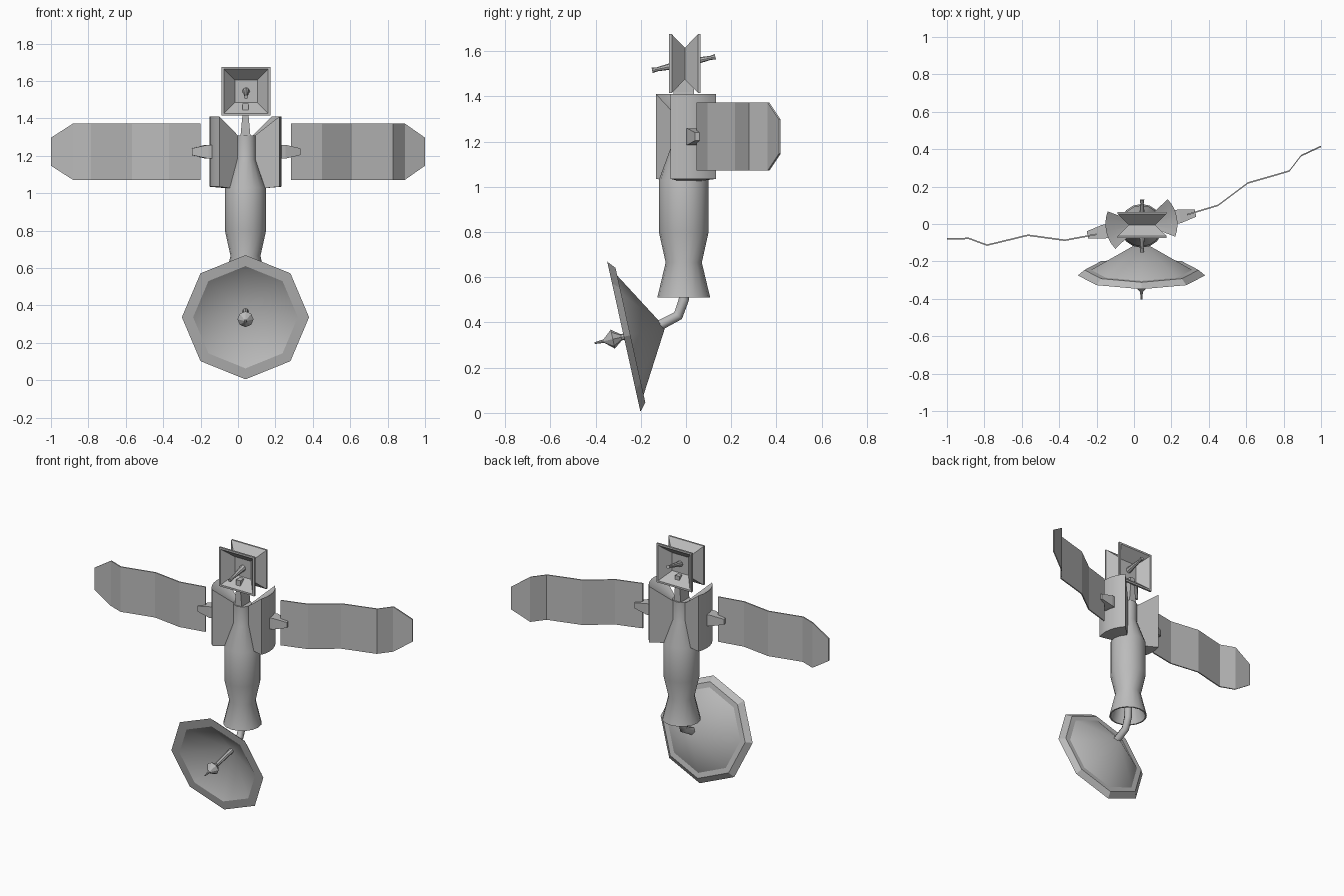
import bpy, bmesh, math
from mathutils import Matrix, Vector

cube = bpy.data.objects.get("Cube")
if cube:
    bpy.data.objects.remove(cube, do_unlink=True)

grey = bpy.data.materials.new("plain grey")
grey.use_nodes = True
grey.diffuse_color = (0.5, 0.5, 0.5, 1)
grey.node_tree.nodes["Principled BSDF"].inputs["Base Color"].default_value = (0.5, 0.5, 0.5, 1)

CX, CY = 0.04, -0.01   # main axis of the craft


def finish(name, bm, matrix=Matrix(), smooth=True):
    """Clean the mesh, place it and shade it."""
    bmesh.ops.remove_doubles(bm, verts=bm.verts, dist=1e-5)
    bmesh.ops.recalc_face_normals(bm, faces=bm.faces)
    bm.transform(matrix)
    mesh = bpy.data.meshes.new(name)
    bm.to_mesh(mesh)
    bm.free()
    mesh.materials.append(grey)
    obj = bpy.data.objects.new(name, mesh)
    bpy.context.collection.objects.link(obj)
    if smooth:
        bpy.ops.object.select_all(action='DESELECT')
        obj.select_set(True)
        bpy.context.view_layer.objects.active = obj
        bpy.ops.object.shade_smooth_by_angle(angle=math.radians(30))
    return obj


def loft(bm, rings, caps=True, closed=False):
    """Skin a list of equally long point rings."""
    loops = [[bm.verts.new(p) for p in ring] for ring in rings]
    n = len(loops[0])
    pairs = list(zip(loops, loops[1:]))
    if closed:
        pairs.append((loops[-1], loops[0]))
    for a, b in pairs:
        for i in range(n):
            j = (i + 1) % n
            bm.faces.new((a[i], a[j], b[j], b[i]))
    if caps and not closed:
        bm.faces.new(loops[0])
        bm.faces.new(loops[-1])


def lathe(name, profile, sides, matrix):
    bm = bmesh.new()
    rings = [[(r * math.cos(math.tau * i / sides), r * math.sin(math.tau * i / sides), z)
              for i in range(sides)] for r, z in profile]
    loft(bm, rings, caps=False)
    bmesh.ops.remove_doubles(bm, verts=bm.verts, dist=1e-5)
    return finish(name, bm, matrix)


def rect(hx, hy, z):
    return [(-hx, -hy, z), (hx, -hy, z), (hx, hy, z), (-hx, hy, z)]


axis = Matrix.Translation((CX, CY, 0))

# Body with a hollow flared nozzle and a narrower upper core
lathe("body", [(0, 0.64), (0.065, 0.66), (0.108, 0.51), (0.117, 0.51), (0.08, 0.665),
               (0.11, 0.8), (0.11, 1.03), (0.055, 1.18), (0.055, 1.31), (0, 1.31)], 16, axis)

# Side pods: solid wedges with a curved outer wall and a sloping top, plus brackets
for side, turn in (("left", 11.5), ("right", 191.5)):
    place = Matrix.Translation((CX, 0, 0)) @ Matrix.Rotation(math.radians(turn), 4, 'Z')
    bm = bmesh.new()
    rings = []
    for i in range(7):
        a = math.radians(-32 + 64 * i / 6)
        rings.append([(r * math.cos(a), r * math.sin(a), z) for r, z in
                      ((0.03, 1.02), (0.193, 1.035), (0.193, 1.41), (0.03, 1.29))])
    loft(bm, rings)
    finish(side + "_pod", bm, place)

    bm = bmesh.new()
    loft(bm, [rect(0.037, 0.037, 0.17), rect(0.037, 0.037, 0.21), rect(0.018, 0.02, 0.295)])
    finish(side + "_bracket", bm, place @ Matrix.Translation((0, 0, 1.222))
           @ Matrix.Rotation(math.radians(90), 4, 'Y'), smooth=False)

# Folded panels with chamfered tips
paths = {
    "left_panel": [(0.283, 0.05), (0.45, 0.10), (0.61, 0.22), (0.83, 0.283), (0.893, 0.365), (1, 0.415)],
    "right_panel": [(-0.2, -0.055), (-0.37, -0.087), (-0.567, -0.06), (-0.786, -0.113),
                    (-0.883, -0.077), (-1, -0.08)],
}
for name, path in paths.items():
    bm = bmesh.new()
    rings = []
    for x, y in path:
        h = 0.075 if abs(x) == 1 else 0.15
        rings.append([(x, y + d, 1.222 + s * h) for d, s in
                      ((-0.004, -1), (0.004, -1), (0.004, 1), (-0.004, 1))])
    loft(bm, rings)
    finish(name, bm, smooth=False)

# Neck between the core and the head
bm = bmesh.new()
loft(bm, [rect(0.027, 0.045, 1.3), rect(0.016, 0.045, 1.42), rect(0.016, 0.045, 1.48)])
finish("neck", bm, axis, smooth=False)

# Head: two square funnels joined back to back by a thin wall
head = Matrix.Translation((0.043, -0.005, 1.545)) @ Matrix.Rotation(math.radians(90), 4, 'X')
bm = bmesh.new()
loft(bm, [rect(h, h, z) for h, z in
          ((0.06, -0.004), (0.118, -0.07), (0.13, -0.07), (0.13, -0.058), (0.07, 0),
           (0.13, 0.058), (0.13, 0.07), (0.118, 0.07), (0.06, 0.004))])
finish("head_funnels", bm, head, smooth=False)

# Parts that lie along a tilted direction in the y-z plane
def along(x, start, direction):
    z = Vector((0, *direction)).normalized()
    x_dir = Vector((1, 0, 0))
    m = Matrix((x_dir, z.cross(x_dir), z)).transposed().to_4x4()
    return Matrix.Translation((x, *start)) @ m

# Rod through the head, thickest in the middle
lathe("head_rod", [(0, -0.143), (0.012, -0.143), (0.009, -0.12), (0.02, 0),
                   (0.009, 0.12), (0.012, 0.143), (0, 0.143)], 8,
      along(0.043, (-0.01, 1.545), (0.28, 0.06)))

# Eight-sided dish with a flat rim, tilted forward and down
dish = along(CX, (-0.275, 0.337), (-0.976, -0.216))
lathe("dish", [(0, -0.187), (0.27, -0.03), (0.305, -0.03), (0.34, 0), (0.28, 0), (0, -0.16)], 8, dish)

# Feed horn on a rod in the dish
lathe("feed_horn", [(0, -0.17), (0.016, -0.17), (0.014, 0.012), (0.043, 0.05),
                    (0.008, 0.09), (0.004, 0.132), (0, 0.132)], 8, dish)

# Bent arm from the nozzle to the dish
curve = bpy.data.curves.new("dish_arm", 'CURVE')
curve.dimensions = '3D'
curve.bevel_depth = 0.026
curve.bevel_resolution = 1
curve.use_fill_caps = True
spline = curve.splines.new('POLY')
points = [(-0.12, 0.385), (-0.035, 0.43), (-0.01, 0.5), (-0.005, 0.66)]
spline.points.add(len(points) - 1)
for p, (y, z) in zip(spline.points, points):
    p.co = (CX, y, z, 1)
curve.materials.append(grey)
arm = bpy.data.objects.new("dish_arm", curve)
bpy.context.collection.objects.link(arm)
bpy.ops.object.select_all(action='DESELECT')
arm.select_set(True)
bpy.context.view_layer.objects.active = arm
bpy.ops.object.convert(target='MESH')
